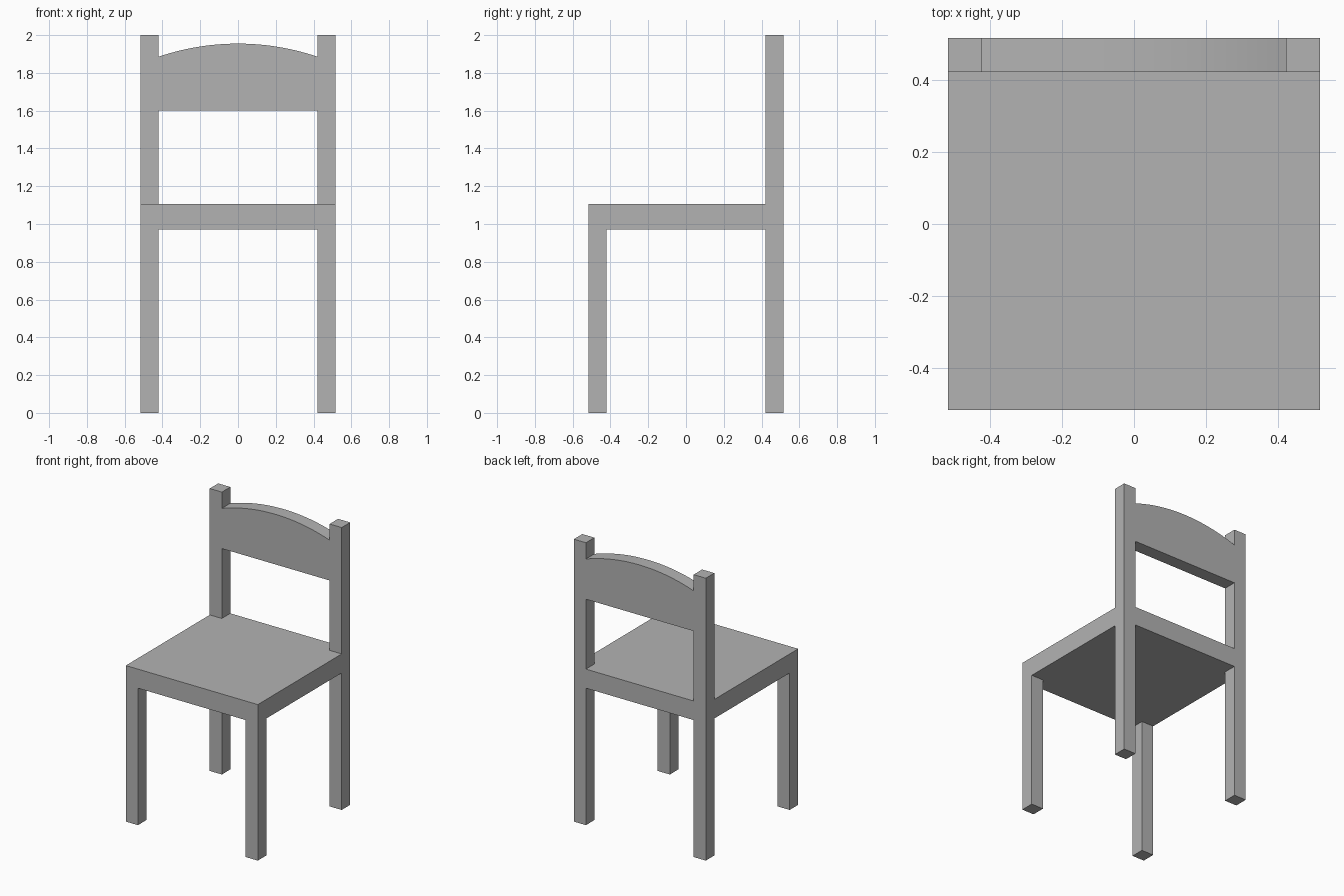
import bpy, bmesh, math

if "Cube" in bpy.data.objects:
    bpy.data.objects.remove(bpy.data.objects["Cube"])

HALF = 0.517            # half width and depth of the chair
POST = 0.095            # thickness of legs and posts
SEAT_LOW, SEAT_TOP = 0.97, 1.105
INNER = HALF - POST

grey = bpy.data.materials.new("plain grey")
grey.diffuse_color = (0.45, 0.45, 0.45, 1)
grey.use_nodes = True
grey.node_tree.nodes["Principled BSDF"].inputs["Base Color"].default_value = grey.diffuse_color


def finish(name, bm):
    bmesh.ops.recalc_face_normals(bm, faces=bm.faces[:])
    mesh = bpy.data.meshes.new(name)
    bm.to_mesh(mesh)
    bm.free()
    mesh.materials.append(grey)
    obj = bpy.data.objects.new(name, mesh)
    bpy.context.collection.objects.link(obj)
    return obj


def box(name, low, high):
    bm = bmesh.new()
    bmesh.ops.create_cube(bm, size=1)
    for v in bm.verts:
        v.co = [(a + b) / 2 + c * (b - a) for a, b, c in zip(low, high, v.co)]
    return finish(name, bm)


# Seat slab
box("seat", (-HALF, -HALF, SEAT_LOW), (HALF, HALF, SEAT_TOP))

# Legs at the four corners, with back posts above the rear pair
for side, x in (("left", -HALF), ("right", INNER)):
    box(f"front_leg_{side}", (x, -HALF, 0), (x + POST, -INNER, SEAT_LOW))
    box(f"back_leg_{side}", (x, INNER, 0), (x + POST, HALF, SEAT_LOW))
    box(f"back_post_{side}", (x, INNER, SEAT_TOP), (x + POST, HALF, 2))

# Backrest: straight lower edge, circular arc on top
LOW, EDGE, CROWN, STEPS = 1.6, 1.885, 1.955, 32
rise = CROWN - EDGE
radius = (INNER ** 2 + rise ** 2) / (2 * rise)
sweep = math.asin(INNER / radius)
profile = [(-INNER, LOW), (INNER, LOW)]
for i in range(STEPS + 1):
    a = sweep * (1 - 2 * i / STEPS)
    profile.append((radius * math.sin(a), CROWN - radius + radius * math.cos(a)))
bm = bmesh.new()
face = bm.faces.new([bm.verts.new((x, INNER, z)) for x, z in profile])
extruded = bmesh.ops.extrude_face_region(bm, geom=[face], use_keep_orig=True)
for v in extruded["geom"]:
    if isinstance(v, bmesh.types.BMVert):
        v.co.y = HALF
backrest = finish("backrest", bm)

# Smooth the curved edge while keeping the corners sharp
bpy.context.view_layer.objects.active = backrest
backrest.select_set(True)
bpy.ops.object.shade_smooth_by_angle(angle=math.radians(30))
